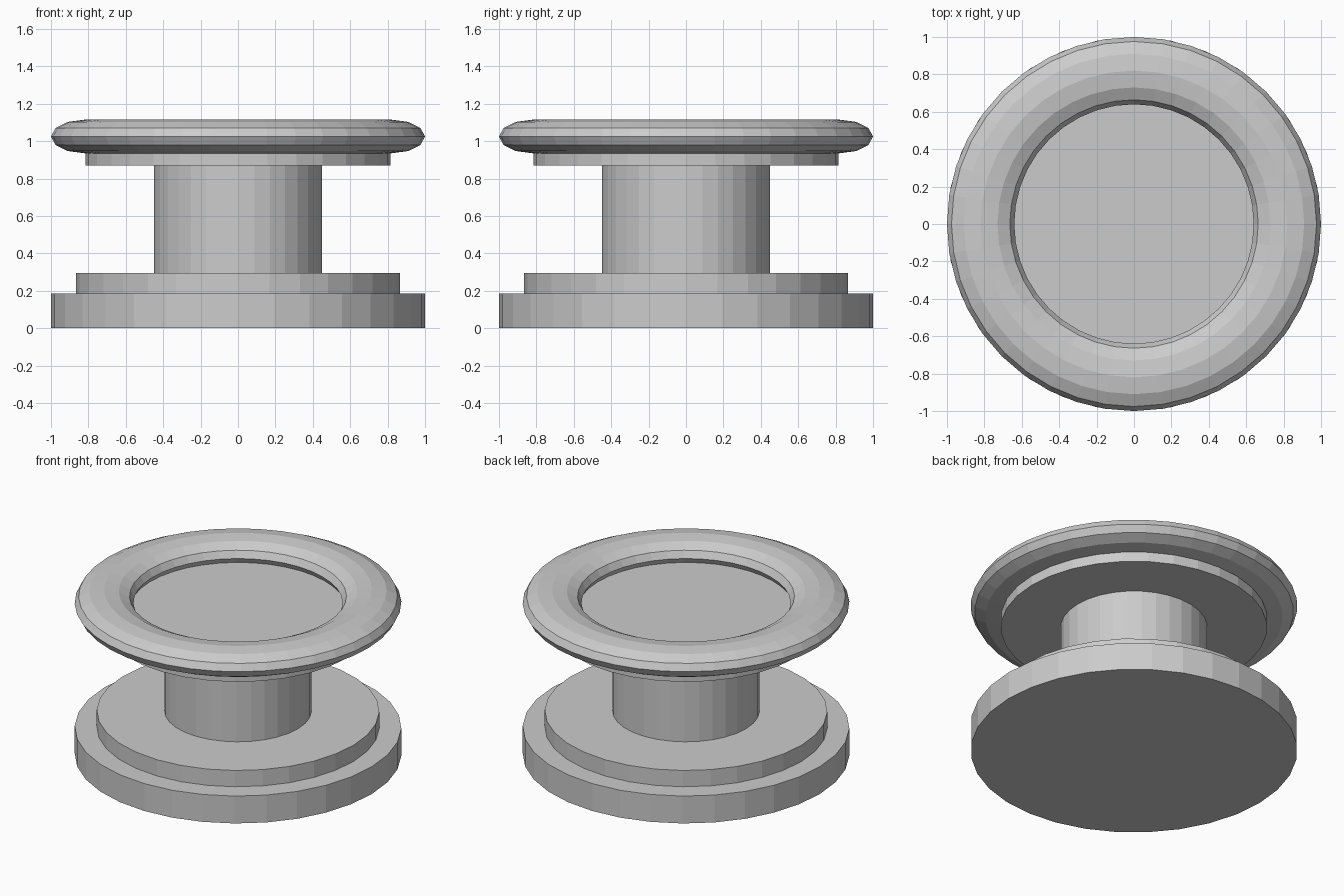
import bpy

if "Cube" in bpy.data.objects:
    bpy.data.objects.remove(bpy.data.objects["Cube"])

SIDES = 32


def disc(name, radius, z0, z1):
    """Upright flat-shaded cylinder between two heights."""
    bpy.ops.mesh.primitive_cylinder_add(
        vertices=SIDES, radius=radius, depth=z1 - z0,
        location=(0, 0, (z0 + z1) / 2))
    bpy.context.object.name = name
    return bpy.context.object


# Stepped base
disc("base_plate", 1.0, 0.0, 0.185)
disc("base_step", 0.865, 0.185, 0.295)

# Column
disc("column", 0.45, 0.295, 0.87)

# Collar whose top face is the dished surface inside the rim
disc("top_collar", 0.815, 0.87, 0.99)

# Flattened ring around the top
bpy.ops.mesh.primitive_torus_add(
    major_segments=40, minor_segments=12,
    major_radius=0.82, minor_radius=0.18, location=(0, 0, 1.025))
rim = bpy.context.object
rim.name = "top_rim"
rim.scale.z = 0.5
bpy.ops.object.transform_apply(location=False, rotation=False, scale=True)
